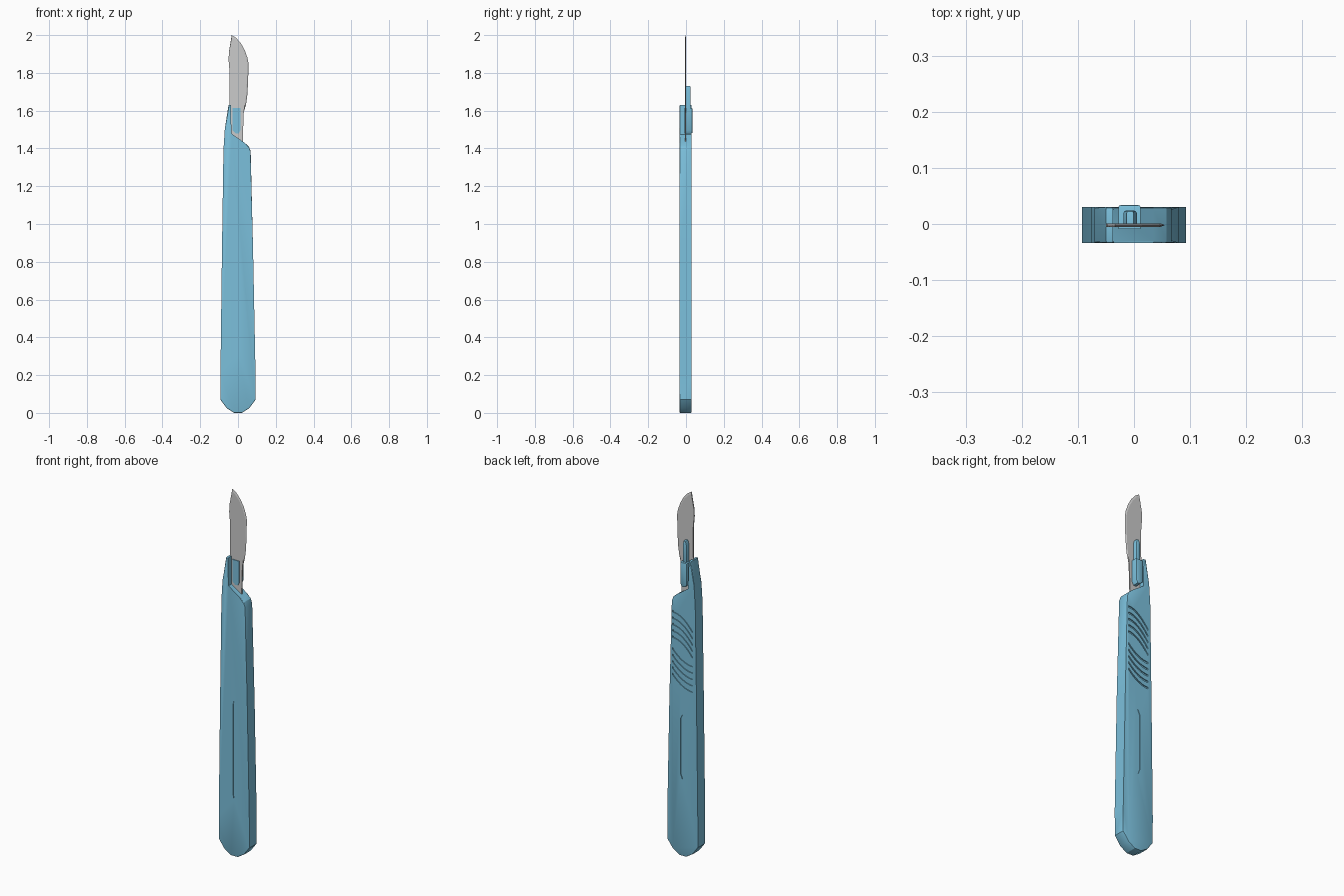
import bpy, bmesh
from math import radians

if "Cube" in bpy.data.objects:
    bpy.data.objects.remove(bpy.data.objects["Cube"])

blue = bpy.data.materials.new("blue_plastic")
blue.diffuse_color = (0.2, 0.53, 0.72, 1)
blue.use_nodes = True
blue.node_tree.nodes["Principled BSDF"].inputs["Base Color"].default_value = blue.diffuse_color


def loft(bm, rings):
    """Closed solid through rings given as (y, [(x, z), ...])."""
    loops = [[bm.verts.new((x, y, z)) for x, z in pts] for y, pts in rings]
    n = len(loops[0])
    for a, b in zip(loops, loops[1:]):
        for i in range(n):
            j = (i + 1) % n
            bm.faces.new((a[i], a[j], b[j], b[i]))
    bm.faces.new(loops[0])
    bm.faces.new(loops[-1])


def finish(name, bm, mat=None):
    bmesh.ops.recalc_face_normals(bm, faces=bm.faces[:])
    me = bpy.data.meshes.new(name)
    bm.to_mesh(me)
    bm.free()
    ob = bpy.data.objects.new(name, me)
    bpy.context.collection.objects.link(ob)
    if mat:
        me.materials.append(mat)
    return ob


def select(ob):
    bpy.ops.object.select_all(action='DESELECT')
    ob.select_set(True)
    bpy.context.view_layer.objects.active = ob


def slot(x, z0, z1, w):
    """Pointed long slot outline."""
    return [(x, z0), (x + w, z0 + 0.03), (x + w, z1 - 0.03),
            (x, z1), (x - w, z1 - 0.03), (x - w, z0 + 0.03)]


# Handle: flat outline with a side arm at the top, softened rims
outline = [(-0.02, 0), (0.02, 0), (0.06, 0.025), (0.093, 0.07), (0.093, 0.2),
           (0.08, 0.85), (0.067, 1.385), (0.058, 1.41), (0.035, 1.43),
           (-0.037, 1.475), (-0.037, 1.63), (-0.05, 1.63), (-0.07, 1.5),
           (-0.077, 1.39), (-0.085, 0.85), (-0.093, 0.2), (-0.093, 0.07),
           (-0.06, 0.025)]
bm = bmesh.new()
loft(bm, [(-0.034, outline), (0.03, outline)])
rims = [e for e in bm.edges if abs(e.verts[0].co.y - e.verts[1].co.y) < 1e-5]
bmesh.ops.bevel(bm, geom=rims, offset=0.004, segments=2, profile=0.5,
                affect='EDGES')
handle = finish("handle", bm, blue)

# Grooves: curved finger grip on the back, long shallow slot on each face
bm = bmesh.new()
ts = [k / 8 for k in range(9)]
for i in range(5):
    for top, drop, lower in ((1.33, 0.085, False), (1.125, 0.065, True)):
        path = []
        for t in ts:
            f = 1 - (1 - t) ** 2 if lower else t ** 2
            path.append((0.06 - 0.122 * t, top - 0.035 * i - drop * f))
        strip = ([(x, z + 0.005) for x, z in path]
                 + [(x, z - 0.005) for x, z in reversed(path)])
        loft(bm, [(0.025, strip), (0.04, strip)])
front_slot = slot(0, 0.31, 0.86, 0.007)
back_slot = slot(0, 0.42, 0.78, 0.013)
loft(bm, [(-0.05, front_slot), (-0.031, front_slot)])
loft(bm, [(0.027, back_slot), (0.05, back_slot)])
cutter = finish("groove_cutter", bm)
cutter.hide_render = True

mod = handle.modifiers.new("grooves", 'BOOLEAN')
mod.operation = 'DIFFERENCE'
mod.solver = 'EXACT'
mod.object = cutter
select(handle)
bpy.ops.object.modifier_apply(modifier=mod.name)
bpy.data.objects.remove(cutter)
select(handle)
bpy.ops.object.shade_smooth_by_angle(angle=radians(25))

# Blade: thin plate whose curved right side is ground to an edge
edge = [(-0.033, 2.0), (-0.01, 1.985), (0.015, 1.957), (0.036, 1.92),
        (0.05, 1.88), (0.055, 1.855), (0.054, 1.76), (0.049, 1.68),
        (0.043, 1.635)]
spine = [(0.03, 1.59), (0.025, 1.43), (-0.043, 1.472), (-0.045, 1.6),
         (-0.044, 1.8), (-0.05, 1.87), (-0.048, 1.91)]
inset = [(x - 0.007, z - 0.007) for x, z in edge]
inset[0] = (-0.034, 1.985)
bm = bmesh.new()
loft(bm, [(-0.005, inset + spine), (-0.002, edge + spine),
          (0.001, inset + spine)])
finish("blade", bm)

# Blade mount: wide lug through the blade and a narrow tongue above it
lug = [(-0.012, 1.48), (0.004, 1.48), (0.012, 1.495), (0.012, 1.615),
       (-0.028, 1.615), (-0.028, 1.495)]
tongue = [(-0.019, 1.58), (0.005, 1.58), (0.005, 1.71), (-0.001, 1.73),
          (-0.013, 1.73), (-0.019, 1.71)]
for name, pts, y0, y1 in (("mount_lug", lug, -0.009, 0.034),
                          ("mount_tongue", tongue, -0.001, 0.024)):
    bm = bmesh.new()
    loft(bm, [(y0, pts), (y1, pts)])
    back = [e for e in bm.edges if all(v.co.y > 0.01 for v in e.verts)]
    bmesh.ops.bevel(bm, geom=back, offset=0.005, segments=2, profile=0.5,
                    affect='EDGES')
    select(finish(name, bm, blue))
    bpy.ops.object.shade_smooth_by_angle(angle=radians(35))
